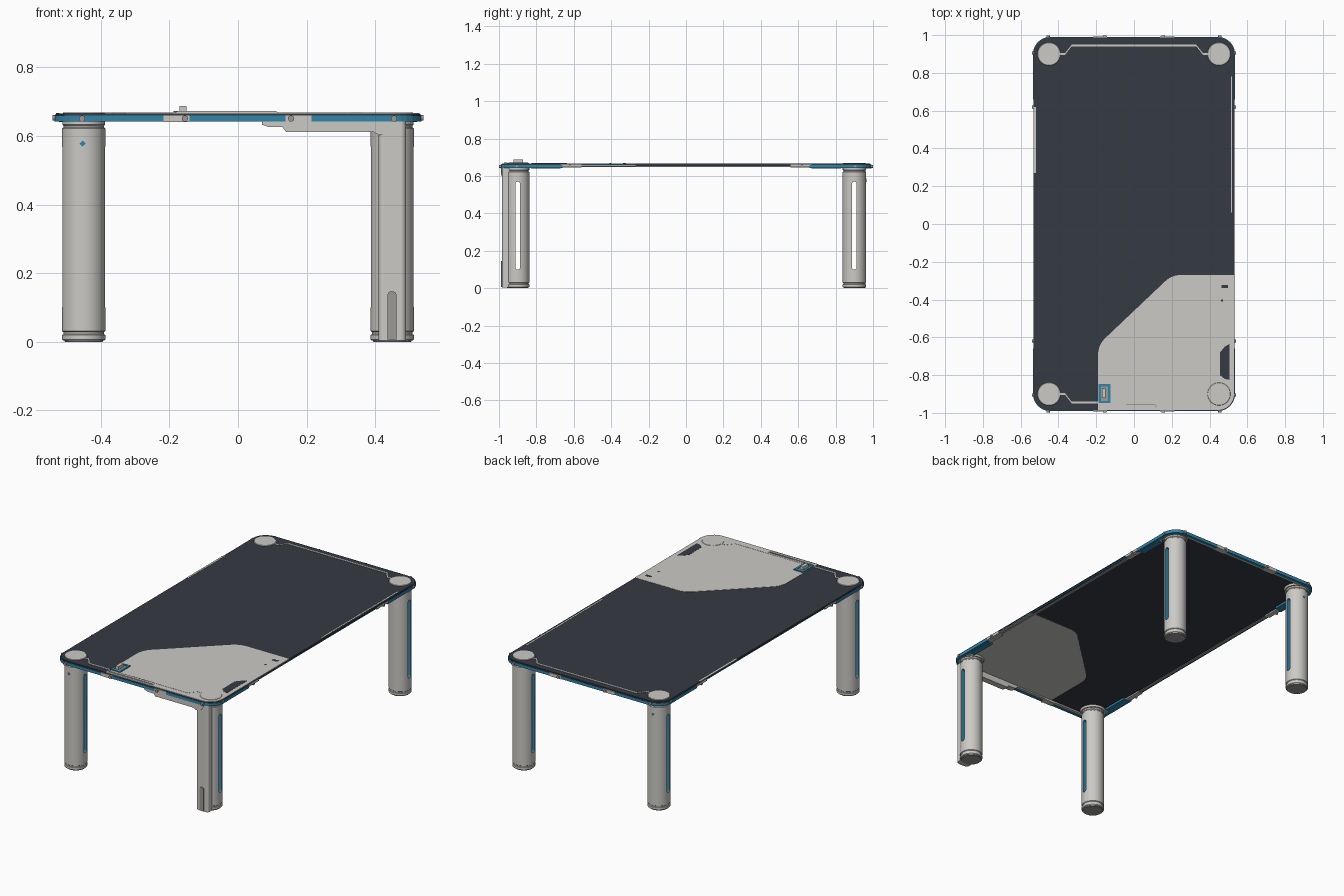
import bpy, bmesh, math
from mathutils import Vector

if "Cube" in bpy.data.objects:
    bpy.data.objects.remove(bpy.data.objects["Cube"])


def material(name, rgb):
    m = bpy.data.materials.new(name)
    m.diffuse_color = (*rgb, 1)
    m.use_nodes = True
    m.node_tree.nodes["Principled BSDF"].inputs["Base Color"].default_value = m.diffuse_color
    return m


GREY = material("warm light grey", (0.60, 0.59, 0.56))
DARK = material("dark slate", (0.036, 0.044, 0.056))
BLUE = material("accent blue", (0.032, 0.235, 0.40))
MID = material("mid grey", (0.33, 0.32, 0.31))


def finish(name, bm, mats):
    bmesh.ops.recalc_face_normals(bm, faces=bm.faces)
    me = bpy.data.meshes.new(name)
    bm.to_mesh(me)
    bm.free()
    ob = bpy.data.objects.new(name, me)
    bpy.context.collection.objects.link(ob)
    for m in mats:
        me.materials.append(m)
    return ob


def smooth(ob):
    bpy.ops.object.select_all(action='DESELECT')
    ob.select_set(True)
    bpy.context.view_layer.objects.active = ob
    bpy.ops.object.shade_smooth_by_angle(angle=math.radians(35))


def fillet(pts, n=8):
    """Polygon of (u, v[, radius]) points with rounded corners."""
    out = []
    for i, p in enumerate(pts):
        c = Vector(p[:2])
        r = p[2] if len(p) > 2 else 0
        if r <= 0:
            out.append(c)
            continue
        a = (Vector(pts[i - 1][:2]) - c).normalized()
        b = (Vector(pts[(i + 1) % len(pts)][:2]) - c).normalized()
        half = a.angle(b) / 2
        t = r / math.tan(half)
        mid = c + (a + b).normalized() * (r / math.sin(half))
        s, e = c + a * t - mid, c + b * t - mid
        for k in range(n + 1):
            f = k / n
            out.append(mid + (s * (1 - f) + e * f).normalized() * r)
    return out


def prism(name, pts, lo, hi, mat, axis='z'):
    """Extrude a polygon along an axis."""
    place = {'z': lambda u, v, w: (u, v, w),
             'y': lambda u, v, w: (u, w, v),
             'x': lambda u, v, w: (w, u, v)}[axis]
    bm = bmesh.new()
    pts = fillet(pts)
    a = [bm.verts.new(place(p[0], p[1], lo)) for p in pts]
    b = [bm.verts.new(place(p[0], p[1], hi)) for p in pts]
    bm.faces.new(a)
    bm.faces.new(b)
    for i in range(len(pts)):
        j = (i + 1) % len(pts)
        bm.faces.new((a[i], a[j], b[j], b[i]))
    return finish(name, bm, [mat])


def box(name, x0, x1, y0, y1, z0, z1, mat):
    return prism(name, [(x0, y0), (x1, y0), (x1, y1), (x0, y1)], z0, z1, mat)


def lathe(name, profile, cx, cy, mats, n=48):
    bm = bmesh.new()
    rings = [[bm.verts.new((cx + r * math.cos(2 * math.pi * i / n),
                            cy + r * math.sin(2 * math.pi * i / n), z)) for i in range(n)]
             for r, z in profile]
    for p, q in zip(rings, rings[1:]):
        for i in range(n):
            j = (i + 1) % n
            bm.faces.new((p[i], p[j], q[j], q[i]))
    bm.faces.new(rings[0])
    bm.faces.new(rings[-1])
    return finish(name, bm, mats)


def rod(name, u, v, lo, hi, r, mat, axis):
    pts = [(u + r * math.cos(k * math.pi / 8), v + r * math.sin(k * math.pi / 8)) for k in range(16)]
    return prism(name, pts, lo, hi, mat, axis)


# Tabletop slab with rounded corners
def rounded(hx, hy, r):
    return [(hx, -hy, r), (hx, hy, r), (-hx, hy, r), (-hx, -hy, r)]


prism("tabletop", rounded(0.529, 0.984, 0.085), 0.653, 0.666, DARK)
prism("tabletop_edge_band", rounded(0.532, 0.987, 0.088), 0.659, 0.664, DARK)

# Light panel covering the front right corner
prism("corner_panel", [(0.530, -0.27), (0.20, -0.27, 0.12), (-0.19, -0.64, 0.12),
                       (-0.19, -0.985), (0.530, -0.985, 0.085)], 0.652, 0.6675, GREY)
prism("panel_inset", [(0.505, -0.635), (0.48, -0.65), (0.455, -0.68), (0.455, -0.80),
                      (0.48, -0.82), (0.505, -0.825)], 0.664, 0.6685, DARK)
box("panel_mark_large", 0.462, 0.498, -0.338, -0.322, 0.664, 0.6685, DARK)
box("panel_mark_small", 0.460, 0.472, -0.409, -0.401, 0.664, 0.6685, DARK)
prism("front_raised_bar", [(-0.19, 0.665), (0.125, 0.665), (0.11, 0.673), (-0.175, 0.673)],
      -0.972, -0.955, GREY, 'y')
box("front_bar_groove", -0.04, 0.11, -0.958, -0.954, 0.667, 0.6735, MID)

# Blue switch frame and knob
for x0, x1, y0, y1 in ((-0.188, -0.174, -0.948, -0.846), (-0.138, -0.124, -0.948, -0.846),
                       (-0.188, -0.124, -0.860, -0.846), (-0.188, -0.124, -0.948, -0.936)):
    box("switch_frame", x0, x1, y0, y1, 0.664, 0.673, BLUE)
box("switch_bed", -0.176, -0.136, -0.938, -0.858, 0.664, 0.670, MID)
box("switch_knob", -0.170, -0.150, -0.922, -0.872, 0.668, 0.688, GREY)

# Parts repeated at both ends
for s in (-1, 1):
    end = "front" if s < 0 else "back"

    def ushape(o, r, y):
        return [(o, s * y), (o, s * (o + 0.455), r), (-o, s * (o + 0.455), r), (-o, s * y)]

    # Blue rim wrapping the end, and the grey rail inside it
    prism(end + "_blue_rim", ushape(0.535, 0.09, 0.66) + ushape(0.517, 0.072, 0.66)[::-1],
          0.642, 0.6595, BLUE)
    prism(end + "_inner_rail", ushape(0.518, 0.073, 0.56) + ushape(0.500, 0.055, 0.56)[::-1],
          0.645, 0.656, GREY)
    # Inlaid line linking the corner caps
    line = [(-0.40, 0.905), (-0.365, 0.905), (-0.33, 0.949), (0.33, 0.949), (0.365, 0.905), (0.40, 0.905)]
    back = [(x, y - 0.009) for x, y in line]
    prism(end + "_inlay", [(x, s * y) for x, y in line + back[::-1]], 0.664, 0.6685, GREY)
    # Rim clips and bolts on the short edge
    for x in (-0.18, 0.176):
        box(end + "_rim_clip", x - 0.038, x + 0.038, *sorted((s * 0.955, s * 0.992)), 0.641, 0.661, GREY)
    for x in (-0.455, -0.155, 0.155, 0.455):
        rod(end + "_bolt", x, 0.651, s * 0.97, s * 0.999, 0.009, MID, 'y')
    # Parts on the long edges
    for t in (-1, 1):
        xs = sorted((t * 0.50, t * 0.533))
        box("side_rim_clip", *xs, *sorted((s * 0.56, s * 0.67)), 0.648, 0.661, GREY)
        box("side_blue_bar", *sorted((t * 0.485, t * 0.522)), *sorted((s * 0.67, s * 0.83)), 0.641, 0.653, BLUE)
        for y in (0.62, 0.905):
            rod("side_bolt", s * y, 0.653, t * 0.515, t * 0.541, 0.008, MID, 'x')

# Thin rails along the long edges
for t in (-1, 1):
    box("side_rail", *sorted((t * 0.505, t * 0.518)), -0.6, 0.6, 0.649, 0.656, MID)
    box("side_blue_line", *sorted((t * 0.518, t * 0.531)), -0.6, 0.6, 0.653, 0.657, BLUE)
box("left_edge_strip", -0.531, -0.520, 0.27, 0.62, 0.660, 0.667, GREY)
box("right_edge_strip", 0.513, 0.519, 0.06, 0.78, 0.660, 0.6665, GREY)

# Legs with through slots, collars and top caps
LEG = [(0.056, 0.004), (0.060, 0.004), (0.063, 0.007), (0.063, 0.020), (0.059, 0.022), (0.059, 0.028),
       (0.063, 0.031), (0.063, 0.622), (0.059, 0.625), (0.059, 0.630), (0.062, 0.633), (0.062, 0.65)]
for x in (-0.45, 0.45):
    for y in (-0.90, 0.90):
        name = ("front" if y < 0 else "back") + ("_left" if x < 0 else "_right")
        leg = lathe(name + "_leg", LEG, x, y, [GREY, BLUE])
        w = 0.0125
        cut = prism("slot_cutter", [(y - w, 0.10, 0.012), (y + w, 0.10, 0.012),
                                    (y + w, 0.57, 0.012), (y - w, 0.57, 0.012)],
                    x - 0.1, x + 0.1, GREY, 'x')
        cut.data.materials.append(BLUE)
        for p in cut.data.polygons:
            p.material_index = 1
        mod = leg.modifiers.new("slot", 'BOOLEAN')
        mod.operation, mod.solver, mod.object = 'DIFFERENCE', 'EXACT', cut
        bpy.context.view_layer.objects.active = leg
        bpy.ops.object.modifier_apply(modifier=mod.name)
        bpy.data.objects.remove(cut)
        smooth(leg)
        smooth(lathe(name + "_foot_pad", [(0.055, 0), (0.058, 0.006)], x, y, [MID]))
        smooth(lathe(name + "_collar", [(0.070, 0.642), (0.074, 0.654)], x, y, [GREY]))
        smooth(lathe(name + "_cap", [(0.061, 0.660), (0.061, 0.667), (0.059, 0.669)], x, y, [GREY]))

# Small blue indicator plates on the left legs
for s in (-1, 1):
    prism("leg_indicator", [(-0.462, 0.578), (-0.453, 0.569), (-0.444, 0.578), (-0.453, 0.587)],
          s * 0.955, s * 0.9645, BLUE, 'y')

# Front right leg housing, its fin, and the support arm under the edge
prism("leg_housing", [(0.41, -0.90), (0.41, -0.986, 0.018), (0.49, -0.986, 0.018), (0.49, -0.945),
                      (0.45, -0.945), (0.45, -0.925), (0.43, -0.925), (0.43, -0.90)][:1] and
      [(0.41, -0.945), (0.41, -0.984, 0.015), (0.49, -0.984, 0.015), (0.49, -0.945)],
      0.003, 0.642, GREY)
prism("leg_housing_fin", [(0.436, 0.006), (0.462, 0.006), (0.462, 0.147, 0.011), (0.436, 0.147, 0.011)],
      -0.990, -0.97, MID, 'y')
prism("support_arm", [(0.07, 0.645), (0.07, 0.633), (0.09, 0.626), (0.13, 0.626), (0.14, 0.612),
                      (0.395, 0.612), (0.41, 0.603), (0.44, 0.603), (0.46, 0.635), (0.46, 0.645)],
      -0.988, -0.950, GREY, 'y')
